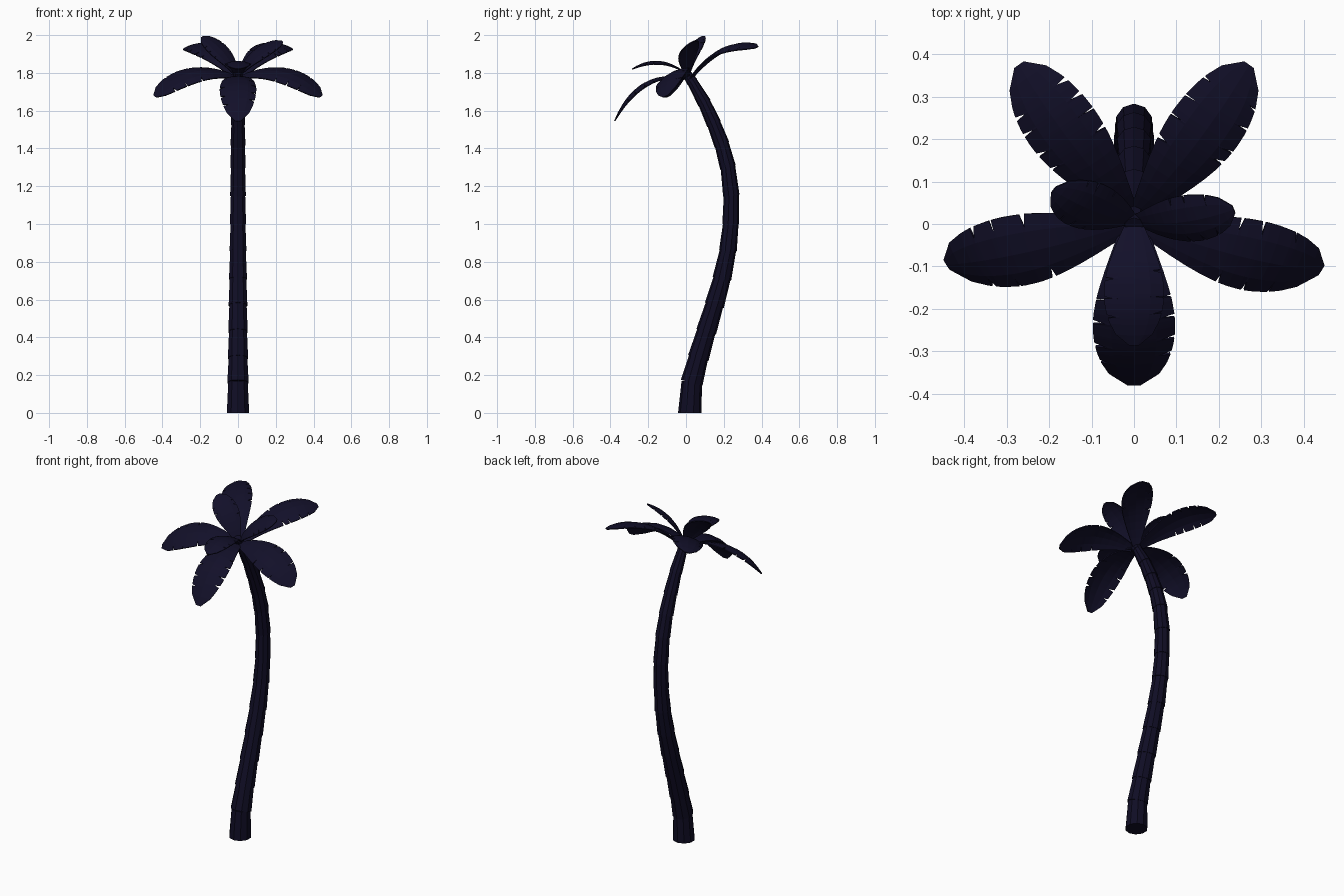
import bpy, bmesh, math, random
from mathutils import Vector, Matrix

if "Cube" in bpy.data.objects:
    bpy.data.objects.remove(bpy.data.objects["Cube"])

random.seed(4)


def material(name, color):
    m = bpy.data.materials.new(name)
    m.diffuse_color = color
    m.use_nodes = True
    m.node_tree.nodes["Principled BSDF"].inputs["Base Color"].default_value = m.diffuse_color
    return m


bark = material("bark", (0.005, 0.004, 0.018, 1))
green = material("leaf", (0.006, 0.005, 0.022, 1))


def finish(bm, name, mat):
    bmesh.ops.recalc_face_normals(bm, faces=bm.faces)
    me = bpy.data.meshes.new(name)
    bm.to_mesh(me)
    bm.free()
    ob = bpy.data.objects.new(name, me)
    bpy.context.collection.objects.link(ob)
    me.materials.append(mat)
    return ob


# Trunk: stacked tapered rings along a bent path (y, z, radius)
path = [(0.02, 0, .062), (0.03, .16, .057), (.065, .29, .054), (.107, .43, .052),
        (.15, .57, .050), (.19, .71, .048), (.222, .86, .045), (.237, 1.0, .043),
        (.24, 1.15, .042), (.222, 1.3, .041), (.19, 1.42, .040), (.148, 1.53, .038),
        (.098, 1.64, .035), (.035, 1.75, .029), (.0, 1.80, .024)]
SIDES = 10
centers = [Vector((0, y, z)) for y, z, r in path]


def ring(bm, c, d, r):
    x = Vector((1, 0, 0))
    v = d.cross(x)
    return [bm.verts.new(c + x * r * math.cos(a) + v * r * math.sin(a))
            for a in (2 * math.pi * (i + .5) / SIDES for i in range(SIDES))]


bm = bmesh.new()
for i in range(len(path) - 1):
    a, b = centers[i], centers[i + 1]
    d = (b - a).normalized()
    if i == 0:
        d = Vector((0, 0, 1))
    lo = ring(bm, a, d, path[i][2] * (1.0 if i == 0 else 1.04))
    hi = ring(bm, b + (b - a).normalized() * .008, d, path[i + 1][2] * .95)
    for k in range(SIDES):
        n = (k + 1) % SIDES
        bm.faces.new((lo[k], lo[n], hi[n], hi[k]))
    bm.faces.new(lo[::-1])
    bm.faces.new(hi)
finish(bm, "trunk", bark)


# Leaf: arched blade through three points, with wedge cuts along the edges
CROWN_UP = Vector((0, -.42, .9)).normalized()


def leaf(name, base, mid, tip, half, cuts=3):
    p0, p1, p2 = Vector(base), Vector(mid), Vector(tip)

    def pos(t):
        return (p0 * (2 * (t - .5) * (t - 1)) + p1 * (4 * t * (1 - t))
                + p2 * (2 * t * (t - .5)))

    def width(t):
        s = min(t / .58, 1) if t < .58 else 1
        w = .22 + .78 * math.sin(s * math.pi / 2) if t < .58 else \
            math.sqrt(max(0, 1 - ((t - .58) / .425) ** 2))
        return half * w

    stations = {i / 12: None for i in range(13)}
    for side in (-1, 1):
        for k in range(cuts):
            t = .36 + .5 * (k + .25 + .5 * random.random()) / cuts + side * .012
            stations[t - .013] = stations[t + .013] = None
            stations[t] = side
    bm = bmesh.new()
    rows = []
    for t in sorted(stations):
        c = pos(t)
        tan = pos(t + .01) - pos(t - .01)
        side = tan.cross(CROWN_UP).normalized()
        up = side.cross(tan).normalized()
        row = []
        for u in (-1, -.55, 0, .55, 1):
            w = width(t) * u
            if abs(u) == 1 and stations[t] == u:
                w *= .68
            row.append(bm.verts.new(c + side * w - up * (w * w / half) * .22))
        rows.append(row)
    for r, s in zip(rows, rows[1:]):
        for k in range(4):
            bm.faces.new((r[k], r[k + 1], s[k + 1], s[k]))
    ob = finish(bm, name, green)
    mod = ob.modifiers.new("thickness", "SOLIDIFY")
    mod.thickness = .006
    mod.offset = 0


# Large lower leaves
leaf("front_leaf", (0, .02, 1.77), (0, -.22, 1.745), (0, -.378, 1.545), .096, 4)
leaf("side_leaf_right", (.01, 0, 1.775), (.25, -.075, 1.80), (.44, -.108, 1.675), .092)
leaf("side_leaf_left", (-.01, 0, 1.775), (-.25, -.065, 1.80), (-.44, -.095, 1.675), .092)
for s, n in ((1, "right"), (-1, "left")):
    leaf("back_leaf_" + n, (.01 * s, .03, 1.775), (.15 * s, .195, 1.93),
         (.27 * s, .375, 1.935), .088, 4)

# Small upper leaves
leaf("upper_leaf_right", (.005, .01, 1.79), (.11, .005, 1.91), (.235, .035, 1.965), .062)
leaf("upper_leaf_left", (-.005, .01, 1.79), (-.09, .03, 1.92), (-.19, .08, 1.99), .066)
leaf("upper_leaf_front", (0, .01, 1.79), (0, -.14, 1.86), (0, -.285, 1.82), .070)
